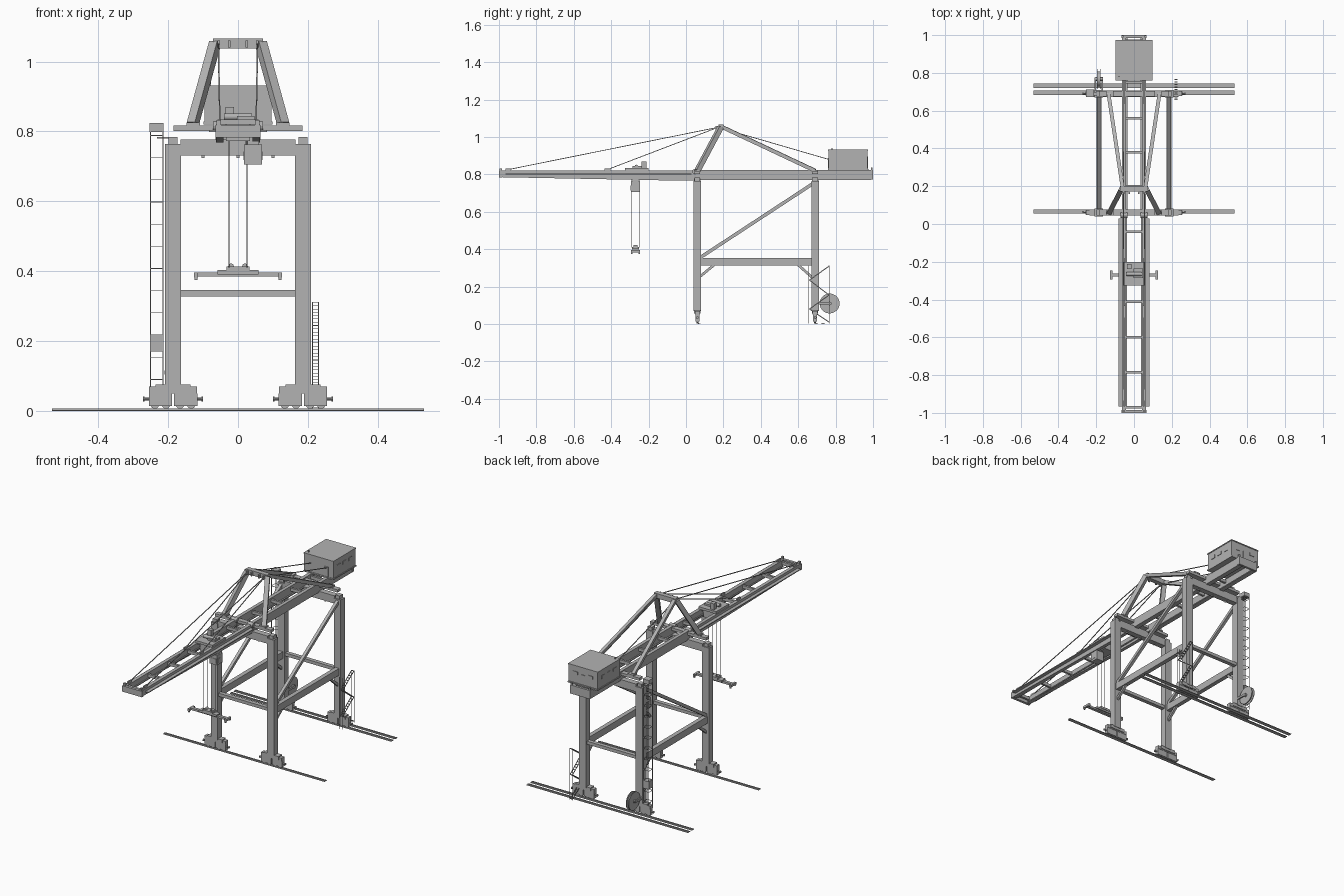
import bpy, bmesh, math
from mathutils import Vector, Matrix

grey = bpy.data.materials.new("steel grey")
grey.diffuse_color = (0.45, 0.45, 0.45, 1)


def box(x0, x1, y0, y1, z0, z1):
    def add(bm):
        m = Matrix.Translation(((x0 + x1) / 2, (y0 + y1) / 2, (z0 + z1) / 2)) @ \
            Matrix.Diagonal((abs(x1 - x0), abs(y1 - y0), abs(z1 - z0), 1))
        bmesh.ops.create_cube(bm, size=1, matrix=m)
    return add


def cbox(x, y, z, w, d, h):
    return box(x - w / 2, x + w / 2, y - d / 2, y + d / 2, z - h / 2, z + h / 2)


def frame(p, q):
    # axes for a member running p to q, its side axis kept horizontal
    p, q = Vector(p), Vector(q)
    d = (q - p).normalized()
    side = d.cross(Vector((0, 0, 1)))
    side = side.normalized() if side.length > 1e-4 else Vector((1, 0, 0))
    rot = Matrix((side, d.cross(side) * -1, d * -1)).transposed()
    if rot.determinant() < 0:
        rot = Matrix((side * -1, d.cross(side) * -1, d * -1)).transposed()
    return Matrix.Translation((p + q) / 2) @ rot.to_4x4(), (q - p).length


def bar(p, q, w, h=None):
    def add(bm):
        m, n = frame(p, q)
        bmesh.ops.create_cube(bm, size=1, matrix=m @ Matrix.Diagonal((w, h or w, n, 1)))
    return add


def rod(p, q, r, seg=6):
    def add(bm):
        m, n = frame(p, q)
        bmesh.ops.create_cone(bm, cap_ends=True, segments=seg, radius1=r, radius2=r, depth=n, matrix=m)
    return add


def prism(x0, x1, profile):
    # side profile (y, z) extruded along x
    def add(bm):
        f = bm.faces.new([bm.verts.new((x0, y, z)) for y, z in profile])
        ext = bmesh.ops.extrude_face_region(bm, geom=[f])["geom"]
        bmesh.ops.translate(bm, vec=(x1 - x0, 0, 0), verts=[v for v in ext if isinstance(v, bmesh.types.BMVert)])
    return add


def make(name, *parts, smooth=False):
    bm = bmesh.new()
    for p in parts:
        p(bm)
    bmesh.ops.recalc_face_normals(bm, faces=bm.faces)
    me = bpy.data.meshes.new(name)
    bm.to_mesh(me)
    bm.free()
    me.materials.append(grey)
    ob = bpy.data.objects.new(name, me)
    bpy.context.collection.objects.link(ob)
    if smooth:
        bpy.context.view_layer.objects.active = ob
        ob.select_set(True)
        bpy.ops.object.shade_smooth_by_angle()
        ob.select_set(False)


LX, YF, YR = 0.186, 0.061, 0.69      # leg lines
SIDES = (-1, 1)

# ground rails and cable trench
for n, y in (("front_rail", YF + 0.005), ("rear_rail", YR + 0.005), ("cable_trench", 0.732)):
    make(n, cbox(0, y, 0.0015, 1.066, 0.022, 0.003), cbox(0, y, 0.004, 1.066, 0.006, 0.005))

# bogies, legs and leg caps
for n, y in (("front", YF), ("rear", YR)):
    for s, side in ((-1, "left"), (1, "right")):
        c = s * LX
        parts = [cbox(c, y, 0.06, 0.138, 0.026, 0.02), cbox(c, y, 0.066, 0.10, 0.034, 0.02)]
        wheels = []
        for t in SIDES:
            b = c + t * 0.036
            parts += [cbox(b, y, 0.032, 0.067, 0.022, 0.036),
                      rod((b + t * 0.03, y, 0.034), (b + t * 0.046, y, 0.034), 0.004, 10),
                      rod((b + t * 0.046, y, 0.034), (b + t * 0.05, y, 0.034), 0.007, 10)]
            wheels += [rod((b + k * 0.016, y - 0.006, 0.018), (b + k * 0.016, y + 0.006, 0.018), 0.012, 16)
                       for k in SIDES]
        make(f"{n}_{side}_bogie", *parts)
        make(f"{n}_{side}_wheels", *wheels, smooth=True)
        make(f"{n}_{side}_leg", cbox(c, y, 0.417, 0.045, 0.04, 0.694), cbox(c, y, 0.774, 0.027, 0.03, 0.02))
    # portal beams across the crane
    make(f"{n}_portal_beam", cbox(0, y, 0.754, 0.33, 0.034, 0.046),
         *[cbox(x, y - 0.005, 0.728, 0.008, 0.012, 0.008) for x in (-0.1, 0, 0.1)])
    make(f"{n}_cross_tie", cbox(0, y, 0.337, 0.33, 0.024, 0.019))
    make(f"{n}_frame_base", cbox(0, y, 0.809, 0.37, 0.03, 0.016),
         *[cbox(s * 0.128, y, 0.821, 0.038, 0.034, 0.008) for s in SIDES])

# side sill beams, diagonals and knee braces
for s, side in ((-1, "left"), (1, "right")):
    x = s * LX
    make(f"{side}_side_beam", box(x - 0.013, x + 0.013, 0.08, 0.67, 0.313, 0.354))
    make(f"{side}_diagonal", bar((x, 0.075, 0.355), (x, 0.685, 0.755), 0.018))
    make(f"{side}_knee_braces", bar((x, 0.07, 0.25), (x, 0.155, 0.32), 0.014),
         bar((x, 0.68, 0.245), (x, 0.595, 0.32), 0.014))

# boom and fixed girders, walkways, handrails
for s, side in ((-1, "left"), (1, "right")):
    a, b = s * 0.042, s * 0.063
    make(f"{side}_boom_girder",
         prism(a, b, [(-0.985, 0.82), (-0.985, 0.785), (-0.1, 0.768), (0.045, 0.768), (0.045, 0.82)]),
         box(s * 0.036, s * 0.042, -0.97, 0.04, 0.783, 0.789))
    make(f"{side}_bridge_girder", box(a, b, 0.05, 0.99, 0.77, 0.823),
         box(s * 0.034, a, 0.05, 0.99, 0.77, 0.776))
    make(f"{side}_boom_walkway", box(b, s * 0.083, -0.965, 0.03, 0.799, 0.804))
    make(f"{side}_boom_hinge", rod((s * 0.034, 0.047, 0.815), (s * 0.072, 0.047, 0.815), 0.014, 12))

# cross ties between the girders
make("boom_cross_ties", *[cbox(0, y, 0.805, 0.09, 0.013, 0.018) for y in (-0.97, -0.785, -0.6, -0.412, -0.225, -0.04)])
make("bridge_cross_ties", *[cbox(0, y, 0.805, 0.09, 0.013, 0.018) for y in (0.2, 0.38, 0.56, 0.75, 0.97)])
make("boom_tip", box(-0.065, 0.065, -1, -0.984, 0.783, 0.818),
     *[cbox(s * 0.055, -0.99, 0.823, 0.012, 0.012, 0.02) for s in SIDES])
make("bridge_end", box(-0.065, 0.065, 0.986, 1, 0.772, 0.823),
     *[cbox(s * 0.06, 0.993, 0.826, 0.01, 0.01, 0.02) for s in SIDES])

# top frame
make("apex_beam", cbox(0, 0.187, 1.052, 0.142, 0.028, 0.028),
     *[cbox(x, 0.168, 1.05, 0.008, 0.02, 0.02) for x in (-0.055, -0.025, 0.025, 0.055)])
for s, side in ((-1, "left"), (1, "right")):
    make(f"{side}_front_strut", bar((s * 0.066, 0.185, 1.052), (s * 0.13, YF, 0.82), 0.026))
    make(f"{side}_rear_strut", bar((s * 0.06, 0.19, 1.055), (s * 0.135, YR, 0.82), 0.02))

# stays with their anchor lugs
for s, side in ((-1, "left"), (1, "right")):
    top = (s * 0.056, 0.172, 1.052)
    ends = [(s * 0.052, -0.95, 0.826), (s * 0.052, -0.42, 0.826), (s * 0.052, 0.95, 0.826)]
    make(f"{side}_stays", *[bar(top, e, 0.004) for e in ends])
    make(f"{side}_stay_lugs", *[cbox(e[0], e[1], 0.825, 0.008, 0.03, 0.016) for e in ends])

# machinery house with door, vents and roof fittings
make("machinery_house", box(-0.096, 0.096, 0.762, 0.97, 0.827, 0.928))
make("house_roof", box(-0.099, 0.099, 0.759, 0.973, 0.926, 0.932))
make("house_floor", box(-0.099, 0.099, 0.759, 0.975, 0.82, 0.828))
make("house_vents", *[cbox(s * 0.097, y, 0.887, 0.004, 0.03, 0.018) for s in SIDES for y in (0.81, 0.865, 0.92)],
     *[cbox(x, 0.971, 0.887, 0.03, 0.004, 0.018) for x in (-0.05, 0.05)])
make("house_door", cbox(0, 0.971, 0.86, 0.026, 0.004, 0.055), cbox(0.05, 0.761, 0.86, 0.026, 0.004, 0.055))
make("house_mast", cbox(-0.08, 0.78, 0.936, 0.006, 0.006, 0.012))

# trolley, winch and cabin
make("trolley", box(-0.058, 0.058, -0.325, -0.2, 0.82, 0.834),
     *[cbox(s * 0.046, y, 0.817, 0.02, 0.03, 0.012) for s in SIDES for y in (-0.305, -0.22)])
make("trolley_frame", box(-0.034, 0.034, -0.31, -0.215, 0.772, 0.822))
make("trolley_winch", cbox(-0.024, -0.225, 0.852, 0.024, 0.026, 0.036), cbox(0.022, -0.26, 0.838, 0.05, 0.05, 0.012))
make("winch_drum", rod((-0.04, -0.265, 0.842), (0.04, -0.265, 0.842), 0.01, 16), smooth=True)
make("cabin", box(0.017, 0.068, -0.295, -0.245, 0.705, 0.763))
make("cabin_hanger", box(0.022, 0.06, -0.285, -0.255, 0.76, 0.785))
make("cabin_windows", box(0.022, 0.063, -0.297, -0.294, 0.715, 0.742),
     *[cbox(x, -0.275, 0.73, 0.003, 0.03, 0.024) for x in (0.017, 0.068)])

# hoist ropes and spreader
SY = -0.27
make("hoist_ropes", *[rod((s * 0.026, SY + t * 0.02, 0.41), (s * 0.026, SY + t * 0.02, 0.78), 0.0012, 5)
                      for s in SIDES for t in SIDES])
make("head_block", cbox(0, SY, 0.407, 0.066, 0.04, 0.012),
     *[rod((s * 0.02, SY - 0.01, 0.414), (s * 0.02, SY + 0.01, 0.414), 0.008, 12) for s in SIDES])
make("spreader", cbox(0, SY, 0.397, 0.118, 0.034, 0.012), cbox(0, SY, 0.39, 0.245, 0.018, 0.012),
     *[cbox(s * 0.12, SY, 0.389, 0.012, 0.05, 0.013) for s in SIDES])
make("twist_locks", *[cbox(s * 0.12, SY + t * 0.021, 0.381, 0.008, 0.008, 0.012) for s in SIDES for t in SIDES])

# lift tower on the rear left leg
TX, TY, H = -0.233, 0.692, 0.018
corners = [(-1, -1), (1, -1), (1, 1), (-1, 1)]
tower = [box(TX + a * H - .0012, TX + a * H + .0012, TY + b * H - .0012, TY + b * H + .0012, 0.07, 0.8)
         for a, b in corners]
for i in range(12):
    z = 0.09 + i * 0.0635
    for k in range(4):
        (a, b), (c, d) = corners[k], corners[(k + 1) % 4]
        tower.append(bar((TX + a * H, TY + b * H, z), (TX + c * H, TY + d * H, z), 0.002))
make("lift_tower", *tower)
make("lift_car", cbox(TX, TY, 0.193, 0.034, 0.034, 0.046))
make("lift_head", cbox(TX, TY, 0.811, 0.04, 0.04, 0.025), box(-0.232, -0.18, 0.68, 0.70, 0.78, 0.784))

# stairs on the rear right leg
SX, Y0, Y1 = 0.222, 0.66, 0.765
stair = [box(x - .001, x + .001, y - .001, y + .001, 0.003, 0.312)
         for x in (SX - 0.009, SX + 0.009) for y in (Y0 - 0.006, Y1)]
stair_z = [0.01, 0.08, 0.155, 0.235, 0.31]
for i in range(4):
    ya, yb = (Y1, Y0) if i % 2 == 0 else (Y0, Y1)
    za, zb = stair_z[i], stair_z[i + 1]
    for s in SIDES:
        stair.append(bar((SX + s * 0.008, ya, za), (SX + s * 0.008, yb, zb), 0.0018, 0.005))
    for k in range(9):
        t = k / 8
        stair.append(cbox(SX, ya + (yb - ya) * t, za + (zb - za) * t, 0.016, 0.007, 0.0015))
make("stairs", *stair)

# cable reel behind the rear left leg
RC = (0.768, 0.11)
make("cable_reel", *[rod((x, *RC), (x + 0.004, *RC), 0.053, 32) for x in (-0.197, -0.181)],
     rod((-0.194, *RC), (-0.18, *RC), 0.04, 24), rod((-0.205, *RC), (-0.165, *RC), 0.01, 12), smooth=True)
make("reel_bracket", box(-0.172, -0.164, 0.7, 0.776, 0.104, 0.116), box(-0.21, -0.202, 0.7, 0.776, 0.104, 0.116))
